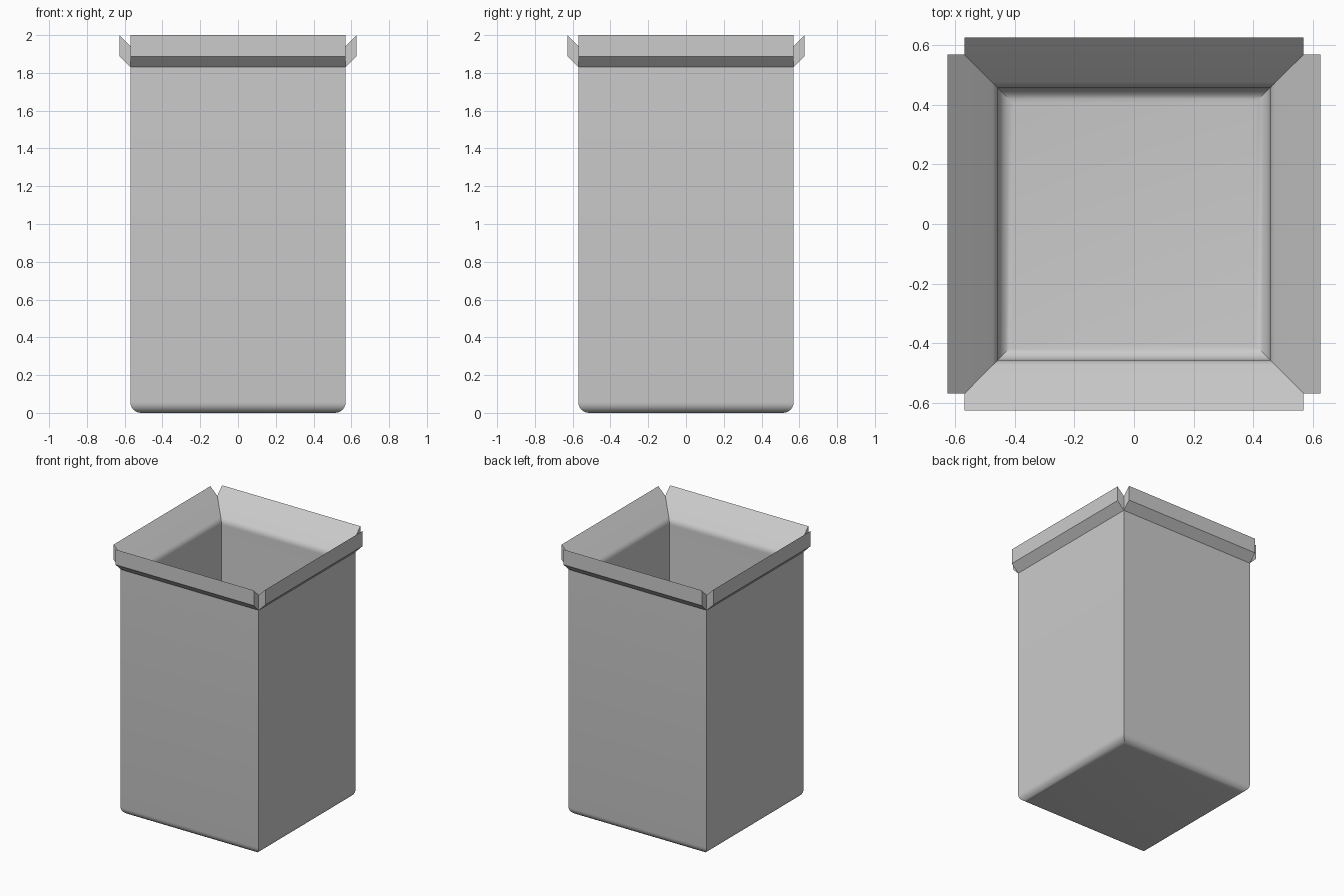
import bpy, bmesh, math

cube = bpy.data.objects.get("Cube")
if cube:
    bpy.data.objects.remove(cube, do_unlink=True)

grey = bpy.data.materials.new("light_grey")
grey.use_nodes = True
colour = (0.6, 0.6, 0.6, 1)
grey.diffuse_color = colour
grey.node_tree.nodes["Principled BSDF"].inputs["Base Color"].default_value = colour

OUTER, INNER = 0.57, 0.457      # half widths of the walls
WALL = OUTER - INNER
LIP = 0.057                     # how far the rim flaps stick out
TOP = 2.0
JOIN = TOP - LIP                # height where the flaps leave the inner slope
NECK = JOIN - WALL              # height where the walls start to flare


def fillet(start, corner, end, steps=6):
    """Rounded corner between two profile points."""
    points = []
    for i in range(steps + 1):
        t = i / steps
        points.append(tuple((1 - t) ** 2 * a + 2 * t * (1 - t) * b + t * t * c
                            for a, b, c in zip(start, corner, end)))
    return points


def arc(cx, cz, r, steps=6):
    """Quarter round from straight down to straight out."""
    angles = [math.pi / 2 * i / steps for i in range(steps + 1)]
    return [(cx + r * math.sin(a), cz + r - r * math.cos(a)) for a in angles]


bm = bmesh.new()


def square_ring(half, z):
    return [bm.verts.new((sx * half, sy * half, z))
            for sx, sy in ((-1, -1), (1, -1), (1, 1), (-1, 1))]


def loft(profile):
    """Stack square rings and skin them with four sides."""
    rings = [square_ring(h, z) for h, z in profile]
    for low, high in zip(rings, rings[1:]):
        for i in range(4):
            j = (i + 1) % 4
            bm.faces.new((low[i], low[j], high[j], high[i]))
    return rings


# Outside of the box, with a rounded bottom edge
outside = loft(arc(OUTER - LIP, 0, LIP) + [(OUTER, NECK)])
bm.faces.new(outside[0])

# Inside of the box, with a rounded floor edge and a flared mouth
soft = 0.02
mouth = fillet((INNER, NECK - soft * 1.4), (INNER, NECK), (INNER + soft, NECK + soft))
inside = loft(arc(INNER - 0.05, WALL, 0.05) + mouth + [(OUTER, JOIN)])
bm.faces.new(inside[0])

# Four rim flaps, each with square-cut ends
under, over = outside[-1], inside[-1]
for i in range(4):
    j = (i + 1) % 4
    dx, dy = ((0, -1), (1, 0), (0, 1), (-1, 0))[i]

    def pushed(vert):
        x, y, z = vert.co
        return bm.verts.new((x + dx * LIP, y + dy * LIP, z + LIP))

    low_a, low_b, top_a, top_b = [pushed(v) for v in (under[i], under[j], over[i], over[j])]
    bm.faces.new((under[i], under[j], low_b, low_a))
    bm.faces.new((low_a, low_b, top_b, top_a))
    bm.faces.new((top_a, top_b, over[j], over[i]))
    bm.faces.new((under[i], low_a, top_a, over[i]))
    bm.faces.new((under[j], over[j], top_b, low_b))

bmesh.ops.recalc_face_normals(bm, faces=bm.faces)
mesh = bpy.data.meshes.new("open_box")
bm.to_mesh(mesh)
bm.free()
mesh.materials.append(grey)

box = bpy.data.objects.new("open_box", mesh)
bpy.context.collection.objects.link(box)
bpy.context.view_layer.objects.active = box
box.select_set(True)
bpy.ops.object.shade_smooth_by_angle(angle=math.radians(30))
